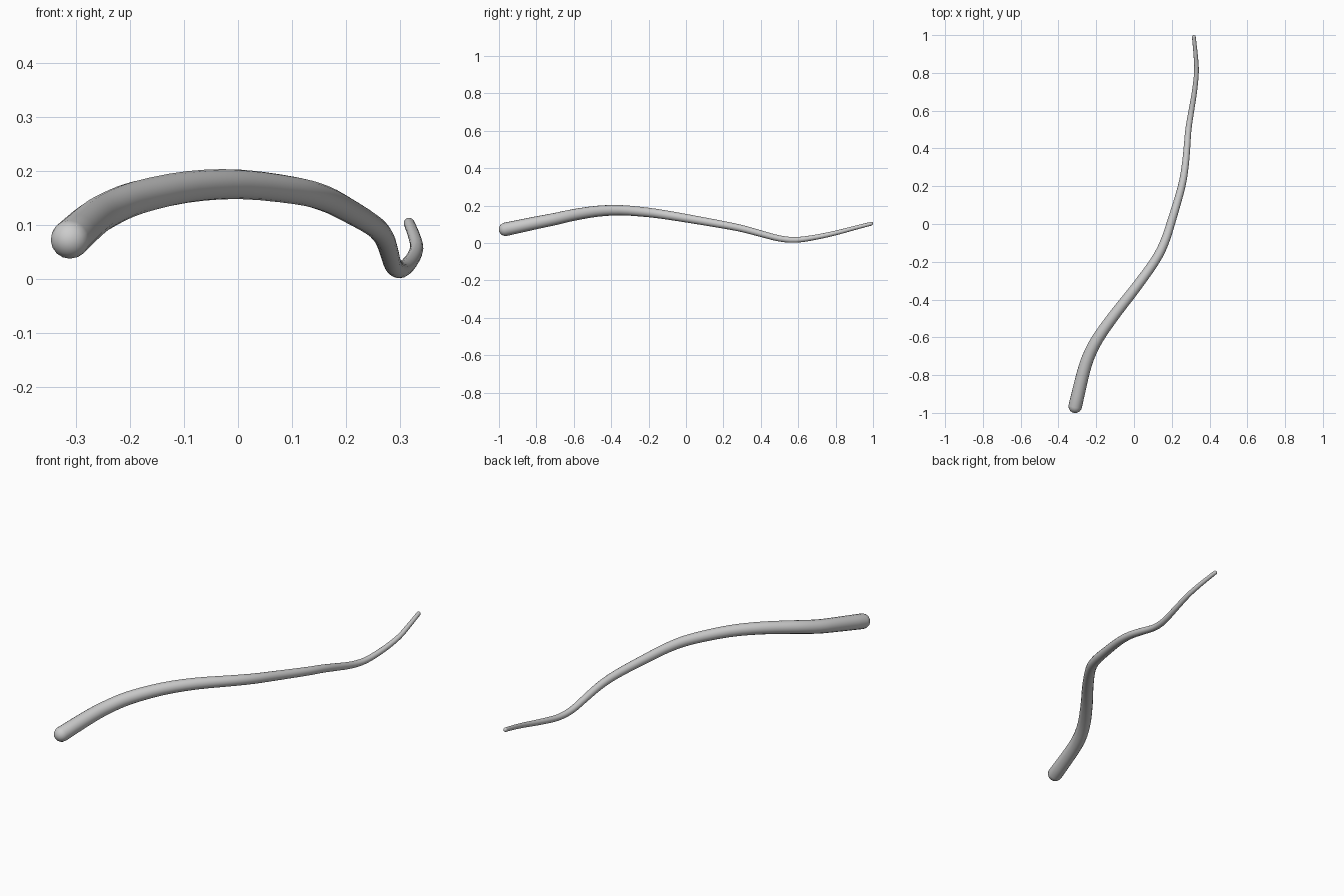
import bpy, bmesh, math
from mathutils import Vector

if "Cube" in bpy.data.objects:
    bpy.data.objects.remove(bpy.data.objects["Cube"])

# Centre line of the stick, from thick end to thin end
PATH = [Vector(p) for p in [
    (-0.311, -0.965, 0.073), (-0.272, -0.80, 0.108), (-0.240, -0.70, 0.128),
    (-0.188, -0.60, 0.150), (-0.095, -0.47, 0.170), (0.003, -0.345, 0.175),
    (0.108, -0.20, 0.163), (0.160, -0.10, 0.149), (0.200, 0.02, 0.129),
    (0.250, 0.19, 0.099), (0.270, 0.30, 0.077), (0.280, 0.40, 0.050),
    (0.288, 0.50, 0.024), (0.302, 0.59, 0.0165), (0.320, 0.70, 0.032),
    (0.331, 0.81, 0.056), (0.326, 0.90, 0.080), (0.317, 0.990, 0.103)]]
R_START, R_END = 0.036, 0.010
SIDES, STEPS, CAP = 16, 3, 5


def smooth_path(pts):
    """Catmull-Rom resampling."""
    ext = [2 * pts[0] - pts[1]] + pts + [2 * pts[-1] - pts[-2]]
    out = []
    for a, b, c, d in zip(ext, ext[1:], ext[2:], ext[3:]):
        for i in range(STEPS):
            t = i / STEPS
            out.append(0.5 * (2 * b + (c - a) * t + (2 * a - 5 * b + 4 * c - d) * t ** 2
                              + (3 * b - a - 3 * c + d) * t ** 3))
    return out + [pts[-1]]


line = smooth_path(PATH)
dist = [0.0]
for a, b in zip(line, line[1:]):
    dist.append(dist[-1] + (b - a).length)
tangents = [(line[min(i + 1, len(line) - 1)] - line[max(i - 1, 0)]).normalized()
            for i in range(len(line))]
stations = [(p, t, R_START + (R_END - R_START) * d / dist[-1])
            for p, t, d in zip(line, tangents, dist)]

# Rounded ends: extra rings shrinking along a quarter circle
angles = [math.pi / 2 * k / CAP for k in range(1, CAP)]
p0, t0, r0 = stations[0]
p1, t1, r1 = stations[-1]
start_cap = [(p0 - t0 * r0 * math.sin(a), t0, r0 * math.cos(a)) for a in reversed(angles)]
end_cap = [(p1 + t1 * r1 * math.sin(a), t1, r1 * math.cos(a)) for a in angles]

# Skin the rings
bm = bmesh.new()
rings = []
for p, t, r in start_cap + stations + end_cap:
    side = t.cross(Vector((0, 0, 1))).normalized()
    up = side.cross(t)
    rings.append([bm.verts.new(p + r * (math.cos(a) * side + math.sin(a) * up))
                  for a in (2 * math.pi * k / SIDES for k in range(SIDES))])
for lo, hi in zip(rings, rings[1:]):
    for k in range(SIDES):
        n = (k + 1) % SIDES
        bm.faces.new((lo[k], lo[n], hi[n], hi[k]))
for ring, tip in ((rings[0], p0 - t0 * r0), (rings[-1], p1 + t1 * r1)):
    v = bm.verts.new(tip)
    for k in range(SIDES):
        bm.faces.new((ring[k], ring[(k + 1) % SIDES], v))
bmesh.ops.recalc_face_normals(bm, faces=bm.faces)

mesh = bpy.data.meshes.new("stick")
bm.to_mesh(mesh)
bm.free()
stick = bpy.data.objects.new("stick", mesh)
bpy.context.collection.objects.link(stick)
mesh.shade_smooth()
